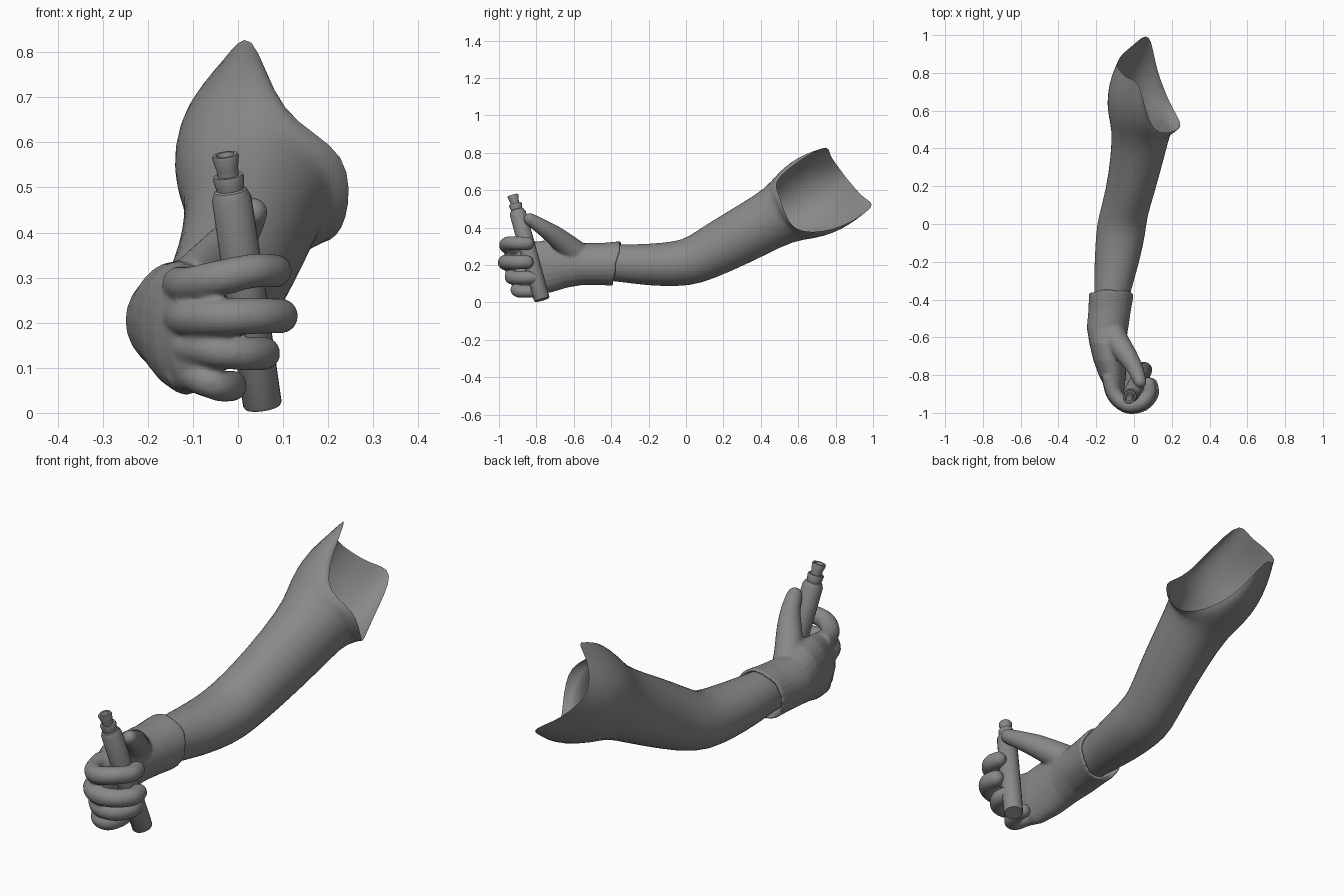
import bpy, bmesh, math
from mathutils import Vector

if "Cube" in bpy.data.objects:
    bpy.data.objects.remove(bpy.data.objects["Cube"])

SEG = 24
grey = bpy.data.materials.new("plain_grey")
grey.use_nodes = True
GREY = (0.25, 0.25, 0.25, 1)
grey.diffuse_color = GREY
grey.node_tree.nodes["Principled BSDF"].inputs["Base Color"].default_value = GREY


def ring(x, y, z, rx, rv, tilt=0, lean=0, wave=0):
    """Ellipse facing along y, tilted about x; lean and wave skew its edge."""
    t = math.radians(tilt)
    up = Vector((0, -math.sin(t), math.cos(t)))
    pts = []
    for i in range(SEG):
        a = math.tau * i / SEG
        p = Vector((x, y, z)) + up * (rv * math.cos(a))
        p.x -= rx * math.sin(a)
        p.y += lean * math.cos(a) + wave * math.sin(5 * a)
        pts.append(p)
    return pts


def spline(pts, steps, closed=False):
    """Catmull-Rom curve through the points."""
    pts = [Vector(p) for p in pts]
    n = len(pts)
    get = (lambda i: pts[i % n]) if closed else (lambda i: pts[max(0, min(n - 1, i))])
    out = []
    for i in range(n if closed else n - 1):
        a, b, c, d = (get(i + k) for k in (-1, 0, 1, 2))
        for s in range(steps):
            t = s / steps
            out.append(0.5 * (2 * b + (c - a) * t + (2 * a - 5 * b + 4 * c - d) * t * t
                              + (3 * b - a - 3 * c + d) * t ** 3))
    return out if closed else out + [pts[-1]]


def add_loft(bm, rings, caps):
    loops = [[bm.verts.new(p) for p in r] for r in rings]
    for a, b in zip(loops, loops[1:]):
        for i in range(len(a)):
            j = (i + 1) % len(a)
            bm.faces.new((a[i], a[j], b[j], b[i]))
    if caps:
        bm.faces.new(loops[0][::-1])
        bm.faces.new(loops[-1])


def add_tube(bm, path, r0, r1):
    """Tapered finger with round ends along a smooth path."""
    pts = spline(path, 5)
    n = len(pts)
    tang = [(pts[min(i + 1, n - 1)] - pts[max(i - 1, 0)]).normalized() for i in range(n)]
    stations = [(p, t, r0 + (r1 - r0) * i / (n - 1)) for i, (p, t) in enumerate(zip(pts, tang))]
    for k in (20, 40, 60, 78):
        a = math.radians(k)
        stations.append((pts[-1] + tang[-1] * r1 * math.sin(a), tang[-1], r1 * math.cos(a)))
    rings = []
    for p, t, r in stations:
        side = t.cross(Vector((0, 0, 1))).normalized()
        up = side.cross(t)
        rings.append([p + r * (side * math.cos(math.tau * i / 16) + up * math.sin(math.tau * i / 16))
                      for i in range(16)])
    add_loft(bm, rings, True)


def finish(bm, name):
    bmesh.ops.recalc_face_normals(bm, faces=bm.faces)
    me = bpy.data.meshes.new(name)
    bm.to_mesh(me)
    bm.free()
    me.materials.append(grey)
    me.shade_smooth()
    ob = bpy.data.objects.new(name, me)
    bpy.context.scene.collection.objects.link(ob)
    return ob


# Sleeve: forearm, bent elbow, upper arm, flared shoulder with a cut rim
arm = [ring(-.12, -.42, .21, .09, .095), ring(-.115, -.36, .21, .097, .1),
       ring(-.09, -.2, .2, .12, .112), ring(-.07, -.05, .205, .132, .121, 3),
       ring(-.06, .04, .222, .13, .13, 13), ring(-.02, .17, .289, .13, .143, 27),
       ring(.02, .365, .393, .143, .153, 27), ring(.04, .5, .47, .157, .16, 27)]
rim = spline([(.03, .735, .835), (-.03, .77, .785), (-.075, .81, .73), (-.09, .85, .675),
              (-.065, .895, .62), (0, .95, .56), (.08, 1, .51), (.12, .82, .4),
              (.19, .64, .375), (.24, .55, .43), (.235, .5, .57), (.1, .49, .67)], 2, True)
last, centre = arm[-1], Vector((.04, .5, .47))
for t in (.25, .5, .75, 1):
    arm.append([a.lerp(b, t) + (a - centre).normalized() * (b - a).length * .4 * t * (1 - t)
                for a, b in zip(last, rim)])
bm = bmesh.new()
add_loft(bm, arm, False)
sleeve = finish(bm, "sleeved_arm")
sleeve.modifiers.new("smooth_surface", 'SUBSURF').levels = 1

# Gloved hand: hollow cuff and palm in one loft
bm = bmesh.new()
add_loft(bm, [ring(-.12, -.41, .208, .102, .104, 0, .02),
              ring(-.12, -.37, .208, .103, .104, 0, .022, .004),
              ring(-.12, -.37, .208, .119, .119, 0, .022, .004),
              ring(-.128, -.45, .205, .113, .113), ring(-.14, -.55, .205, .11, .112),
              ring(-.14, -.63, .208, .097, .128), ring(-.13, -.72, .195, .086, .142),
              ring(-.115, -.8, .182, .072, .143), ring(-.1, -.87, .178, .05, .13),
              ring(-.085, -.915, .178, .02, .1)], True)

# Curled fingers: knuckle z, tip z, reach in x, front y, radius
for z0, z1, reach, front, r in ((.285, .315, .08, -.957, .039), (.21, .215, .092, -.962, .041),
                                (.145, .132, .055, -.928, .039), (.085, .06, -.015, -.9, .036)):
    span = reach + .105
    zm = (z0 + z1) / 2
    add_tube(bm, [(-.13, -.8, z0), (-.105, front + .06, z0), (-.105 + span * .35, front, zm),
                  (-.105 + span * .75, front + .008, z1), (reach, front + .06, z1),
                  (reach - .003, front + .11, z1)], r * 1.05, r * .93)

# Thumb resting along the pen
add_tube(bm, [(-.13, -.55, .23), (-.09, -.62, .29), (-.035, -.7, .355), (.005, -.765, .4),
              (.033, -.835, .445)], .075, .033)
hand = finish(bm, "gloved_hand")
mod = hand.modifiers.new("fuse", 'REMESH')
mod.mode = 'VOXEL'
mod.voxel_size = .007
mod.use_smooth_shade = True
mod = hand.modifiers.new("soften", 'SMOOTH')
mod.factor = .5
mod.iterations = 5

# Pen: turned profile (radius, distance along the axis)
base, tip = Vector((.055, -.77, .014)), Vector((-.028, -.925, .568))
axis = (tip - base).normalized()
quat = axis.to_track_quat('Z', 'Y')
profile = [(.001, 0), (.039, 0), (.043, .006), (.045, .3), (.044, .485), (.036, .503), (.031, .506),
           (.035, .532), (.033, .538), (.024, .538), (.024, .552), (.03, .58), (.028, .586),
           (.02, .586), (.015, .57), (.001, .57)]
bm = bmesh.new()
add_loft(bm, [[base + quat @ Vector((r * math.cos(math.tau * i / SEG),
                                     r * math.sin(math.tau * i / SEG), s)) for i in range(SEG)]
              for r, s in profile], True)
pen = finish(bm, "held_pen")
bpy.ops.object.select_all(action='DESELECT')
pen.select_set(True)
bpy.context.view_layer.objects.active = pen
bpy.ops.object.shade_smooth_by_angle(angle=math.radians(35))
